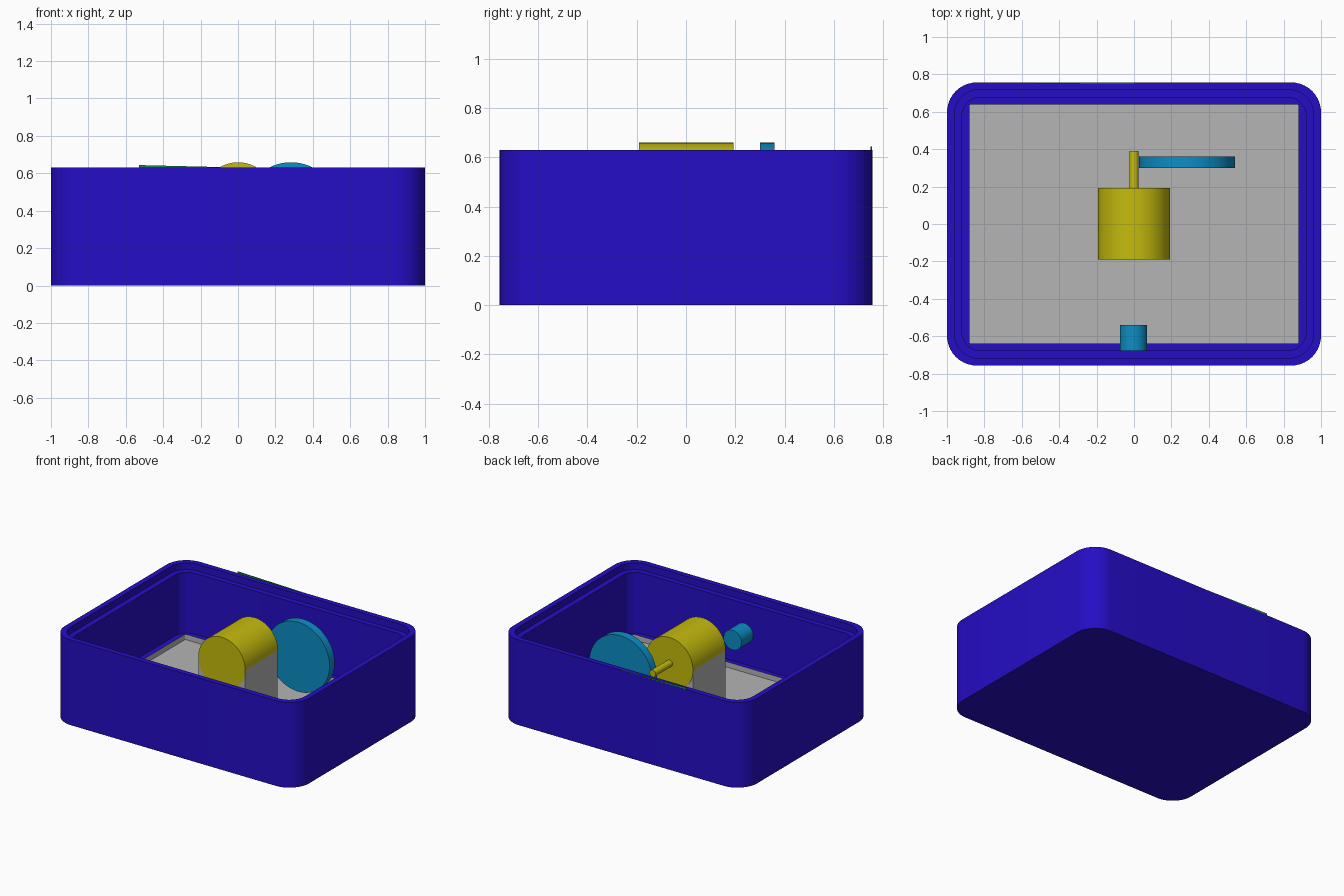
import bpy, bmesh, math
from mathutils import Matrix

if "Cube" in bpy.data.objects:
    bpy.data.objects.remove(bpy.data.objects["Cube"])


def material(name, r, g, b):
    m = bpy.data.materials.new(name)
    m.diffuse_color = (r, g, b, 1)
    m.use_nodes = True
    m.node_tree.nodes["Principled BSDF"].inputs["Base Color"].default_value = m.diffuse_color
    return m


BLUE = material("deep_blue", 0.018, 0.004, 0.56)
GREY = material("light_grey", 0.46, 0.46, 0.46)
YELLOW = material("mustard_yellow", 0.56, 0.50, 0.004)
CYAN = material("cyan_blue", 0.004, 0.27, 0.56)
GREEN = material("dark_green", 0.01, 0.25, 0.08)


def finish(name, bm, mat, smooth=True):
    bmesh.ops.recalc_face_normals(bm, faces=bm.faces)
    mesh = bpy.data.meshes.new(name)
    bm.to_mesh(mesh)
    bm.free()
    mesh.materials.append(mat)
    ob = bpy.data.objects.new(name, mesh)
    bpy.context.collection.objects.link(ob)
    if smooth:
        bpy.ops.object.select_all(action='DESELECT')
        ob.select_set(True)
        bpy.context.view_layer.objects.active = ob
        bpy.ops.object.shade_smooth_by_angle(angle=math.radians(30))
    return ob


def ring(bm, hx, hy, r, z, seg=10):
    """Rounded rectangle of vertices at height z."""
    verts = []
    for k, (sx, sy) in enumerate([(1, 1), (-1, 1), (-1, -1), (1, -1)]):
        for i in range(seg + 1):
            a = math.pi / 2 * (k + i / seg)
            verts.append(bm.verts.new((sx * (hx - r) + r * math.cos(a),
                                       sy * (hy - r) + r * math.sin(a), z)))
    return verts


def shell(name, rings, mat, cap_first=False, cap_last=False):
    """Skin a stack of rounded rectangles."""
    bm = bmesh.new()
    loops = [ring(bm, *p) for p in rings]
    for a, b in zip(loops, loops[1:]):
        for i in range(len(a)):
            j = (i + 1) % len(a)
            bm.faces.new((a[i], a[j], b[j], b[i]))
    if cap_first:
        bm.faces.new(loops[0])
    if cap_last:
        bm.faces.new(loops[-1])
    return finish(name, bm, mat)


def cylinder_y(name, x, z, radius, y0, y1, mat, seg=64):
    """Cylinder lying along y."""
    bm = bmesh.new()
    bmesh.ops.create_cone(bm, cap_ends=True, segments=seg, radius1=radius,
                          radius2=radius, depth=y1 - y0,
                          matrix=Matrix.Translation((x, (y0 + y1) / 2, z))
                          @ Matrix.Rotation(math.pi / 2, 4, 'X'))
    return finish(name, bm, mat)


def extrude_y(name, profile, y0, y1, mat):
    """Extrude an x-z outline along y."""
    bm = bmesh.new()
    face = bm.faces.new([bm.verts.new((x, y0, z)) for x, z in profile])
    ext = bmesh.ops.extrude_face_region(bm, geom=[face])
    for v in ext["geom"]:
        if isinstance(v, bmesh.types.BMVert):
            v.co.y = y1
    return finish(name, bm, mat)


# Open case: outer wall, stepped rim, inner wall, ledge with square opening
shell("case", [
    (1.0, 0.757, 0.16, 0.0),
    (1.0, 0.757, 0.16, 0.63),
    (0.96, 0.717, 0.13, 0.63),
    (0.96, 0.717, 0.13, 0.58),
    (0.92, 0.677, 0.10, 0.58),
    (0.92, 0.677, 0.10, 0.13),
    (0.88, 0.64, 0.008, 0.13),
], BLUE, cap_first=True)

# Sunken floor tray
shell("floor_tray", [
    (0.88, 0.64, 0.008, 0.13),
    (0.88, 0.64, 0.008, 0.09),
], GREY, cap_last=True)

# Motor, its cradle and shaft
AXIS, R = 0.467, 0.192
cradle = [(-R, 0.09), (R, 0.09)]
cradle += [(R * math.cos(-math.pi * i / 24), AXIS + R * math.sin(-math.pi * i / 24))
           for i in range(25)]
extrude_y("motor_cradle", cradle, -0.19, 0.19, GREY)
cylinder_y("motor", 0, AXIS, R, -0.19, 0.193, YELLOW)
cylinder_y("motor_shaft", 0, AXIS, 0.025, 0.19, 0.39, YELLOW, 32)

# Drive wheel beside the shaft
cylinder_y("drive_wheel", 0.283, 0.402, 0.257, 0.30, 0.36, CYAN)

# Knob on the inside of the front wall
cylinder_y("wall_knob", -0.003, 0.36, 0.073, -0.70, -0.54, CYAN, 48)

# Thin sliver along the back rim
extrude_y("rim_sliver", [(-0.53, 0.61), (0.0, 0.61), (0.0, 0.631), (-0.53, 0.644)],
          0.750, 0.756, GREEN)
